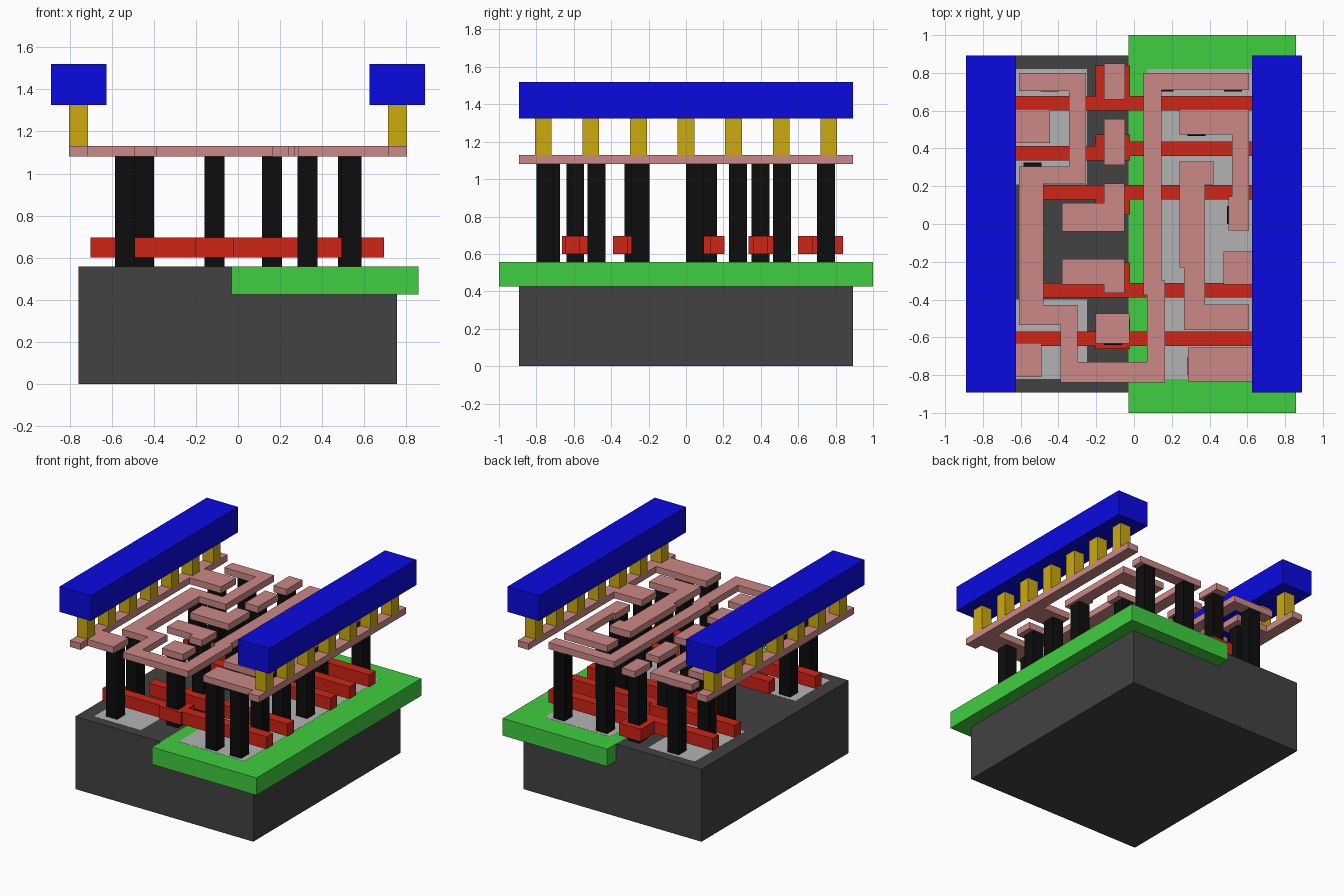
import bpy, bmesh


def material(name, color):
    m = bpy.data.materials.new(name)
    m.diffuse_color = (*color, 1)
    return m


DARK = material("dark_grey", (0.054, 0.054, 0.054))
GREEN = material("green", (0.05, 0.62, 0.05))
LIGHT = material("light_grey", (0.45, 0.45, 0.45))
RED = material("red", (0.62, 0.018, 0.008))
BLACK = material("black", (0.004, 0.004, 0.004))
PINK = material("pink", (0.60, 0.25, 0.24))
GOLD = material("gold", (0.60, 0.40, 0.004))
BLUE = material("blue", (0.003, 0.003, 0.75))


def prism(name, outline, lo, hi, mat, axis="z"):
    """Extrude an outline between lo and hi (axis z: xy outline, axis y: xz outline)."""
    bm = bmesh.new()
    place = (lambda a, b: (a, b, lo)) if axis == "z" else (lambda a, b: (a, lo, b))
    face = bm.faces.new([bm.verts.new(place(a, b)) for a, b in outline])
    ext = bmesh.ops.extrude_face_region(bm, geom=[face])
    move = (0, 0, hi - lo) if axis == "z" else (0, hi - lo, 0)
    bmesh.ops.translate(bm, vec=move, verts=[v for v in ext["geom"] if isinstance(v, bmesh.types.BMVert)])
    bmesh.ops.recalc_face_normals(bm, faces=bm.faces)
    me = bpy.data.meshes.new(name)
    bm.to_mesh(me)
    bm.free()
    me.materials.append(mat)
    ob = bpy.data.objects.new(name, me)
    bpy.context.collection.objects.link(ob)
    return ob


def box(name, x0, x1, y0, y1, z0, z1, mat):
    return prism(name, [(x0, y0), (x1, y0), (x1, y1), (x0, y1)], z0, z1, mat)


TOP = 0.557  # top of the base

# Base block, stepped to receive the well
prism("substrate", [(-0.757, 0), (0.755, 0), (0.755, 0.425), (-0.03, 0.425), (-0.03, TOP), (-0.757, TOP)],
      -0.893, 0.893, DARK, "y")
box("well", -0.03, 0.857, -1, 1, 0.425, TOP, GREEN)

# Active areas, flush with the base top
for name, r in (("active_left_back", (-0.65, -0.25, 0.21, 0.82)),
                ("active_left_front", (-0.65, -0.25, -0.82, -0.40)),
                ("active_right", (0.07, 0.63, -0.82, 0.82))):
    box(name, *r, TOP - 0.1, TOP + 0.001, LIGHT)

# Gate bars, each with a widened landing pad: left end, left y, right y, pad y
L, R = -0.205, -0.02
gates = [(-0.70, 0.60, 0.60, 0.60, 0.84),
         (-0.70, 0.335, 0.36, 0.335, 0.475),
         (-0.485, 0.13, 0.13, 0.05, 0.207),
         (-0.485, -0.39, -0.39, -0.39, -0.205),
         (-0.70, -0.647, -0.647, -0.663, -0.50)]
W = 0.077
for i, (x0, yl, yr, p0, p1) in enumerate(gates):
    pts = [(x0, yl), (L, yl), (L, p0), (R, p0), (R, yr), (0.695, yr),
           (0.695, yr + W), (R, yr + W), (R, p1), (L, p1), (L, yl + W), (x0, yl + W)]
    pts = [p for k, p in enumerate(pts) if p != pts[k - 1]]
    prism(f"gate_{i + 1}", pts, 0.60, 0.695, RED)

# Square contact pillars, by centre
pillars = [(-0.447, 0.748), (-0.537, 0.513), (-0.537, 0.278), (-0.537, -0.478), (-0.537, -0.722),
           (-0.112, 0.748), (-0.112, 0.398), (-0.112, 0.117), (-0.112, -0.28), (-0.112, -0.592),
           (0.162, 0.748), (0.523, 0.748), (0.33, 0.513), (0.33, 0.278), (0.54, 0.048),
           (0.54, -0.243), (0.523, -0.478), (0.33, -0.752), (0.54, -0.752)]
H = 0.0475
for x, y in pillars:
    box("contact_pillar", x - H, x + H, y - H, y + H, TOP - 0.005, 1.08, BLACK)

# First metal layer: flat tracks
Y = 0.893
tracks = {
    "long_track": [(-0.61, 0.705), (-0.345, 0.705), (-0.345, 0.305), (-0.61, 0.305), (-0.61, -0.535),
                   (-0.39, -0.535), (-0.39, -0.84), (0.165, -0.84), (0.165, -0.30), (0.145, -0.30),
                   (0.145, 0.71), (0.61, 0.71), (0.61, 0.80), (0.05, 0.80), (0.05, -0.375),
                   (0.07, -0.375), (0.07, -0.73), (-0.30, -0.73), (-0.30, -0.43), (-0.48, -0.43),
                   (-0.48, 0.215), (-0.255, 0.215), (-0.255, 0.80), (-0.61, 0.80)],
    "left_rail": [(-0.803, -Y), (-0.713, -Y), (-0.713, -0.81), (-0.49, -0.81), (-0.49, -0.63),
                  (-0.713, -0.63), (-0.713, 0.43), (-0.445, 0.43), (-0.445, 0.61), (-0.713, 0.61),
                  (-0.713, Y), (-0.803, Y)],
    "right_rail": [(0.803, -Y), (0.803, Y), (0.713, Y), (0.713, -0.145), (0.475, -0.145),
                   (0.475, -0.32), (0.713, -0.32), (0.713, -0.655), (0.285, -0.655),
                   (0.285, -0.833), (0.713, -0.833), (0.713, -Y)],
    "hook_track": [(0.24, 0.475), (0.52, 0.475), (0.52, 0.145), (0.50, 0.145), (0.50, -0.035),
                   (0.61, -0.035), (0.61, 0.61), (0.24, 0.61)],
    "step_track": [(0.265, -0.56), (0.61, -0.56), (0.61, -0.425), (0.375, -0.425), (0.375, 0.21),
                   (0.42, 0.21), (0.42, 0.33), (0.24, 0.33), (0.24, -0.23), (0.265, -0.23)],
    "input_track_1": [(-0.38, -0.04), (-0.05, -0.04), (-0.05, 0.215), (-0.16, 0.215),
                      (-0.16, 0.11), (-0.38, 0.11)],
    "input_track_2": [(-0.38, -0.32), (-0.16, -0.32), (-0.16, -0.365), (-0.05, -0.365),
                      (-0.05, -0.185), (-0.38, -0.185)],
}
for name, pts in tracks.items():
    prism(name, pts, 1.08, 1.13, PINK)
for r in ((-0.16, -0.048, 0.658, 0.85), (-0.16, -0.048, 0.312, 0.557), (-0.205, -0.025, -0.632, -0.475)):
    box("pad_track", *r, 1.08, 1.13, PINK)

# Vias and top supply bars on both sides
for side, s in (("left", -1), ("right", 1)):
    a, b = sorted((s * 0.713, s * 0.803))
    for k in range(-3, 4):
        y = k * 0.2545
        box(f"{side}_via", a, b, y - 0.045, y + 0.045, 1.13, 1.325, GOLD)
    a, b = sorted((s * 0.625, s * 0.89))
    box(f"{side}_supply_bar", a, b, -Y, Y, 1.325, 1.52, BLUE)
